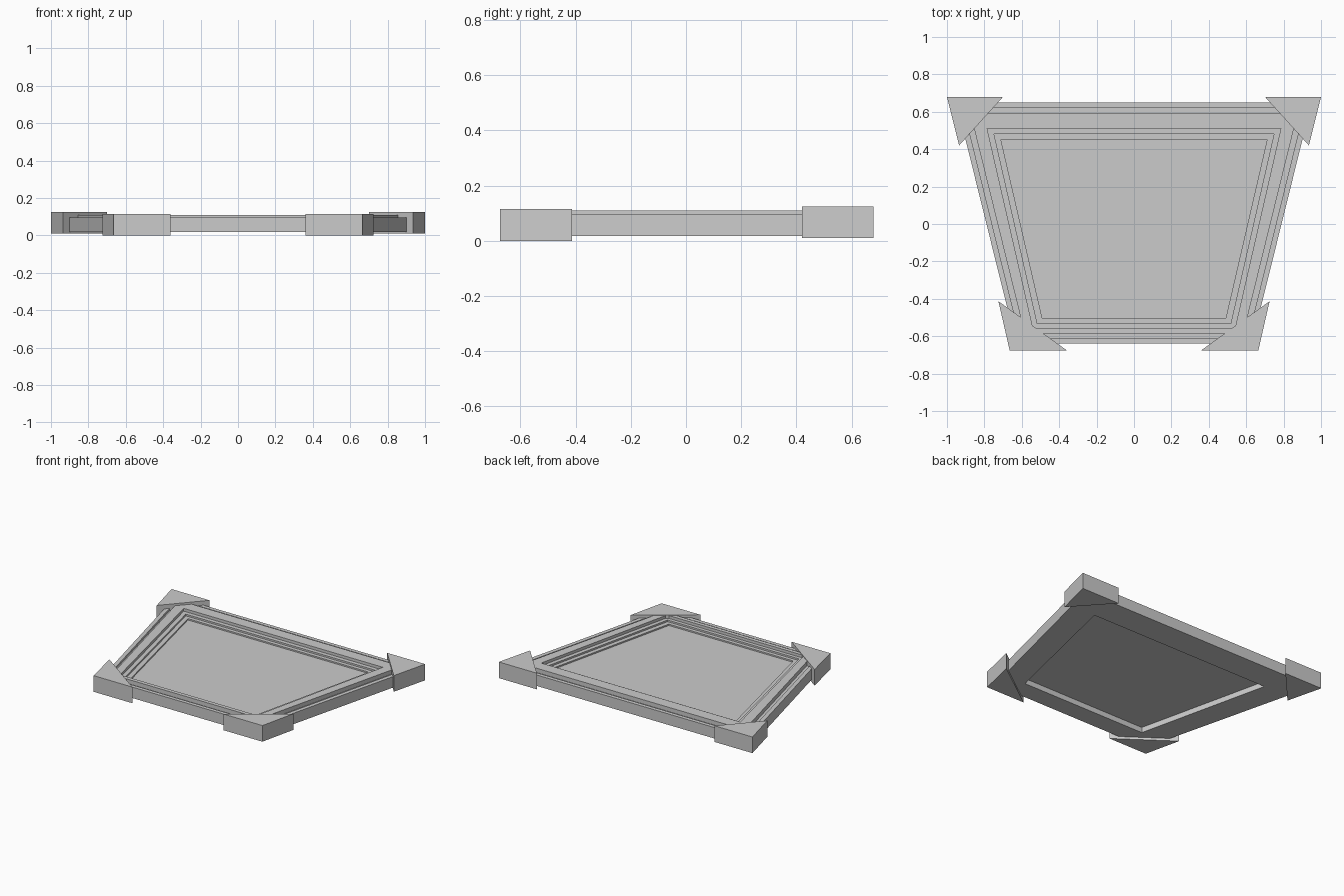
import bpy, bmesh

if "Cube" in bpy.data.objects:
    bpy.data.objects.remove(bpy.data.objects["Cube"])

# Trapezoid outlines: back half-width, back y, front half-width, front y
OUTER = (0.95, 0.65, 0.63, -0.64)
LIP = (0.912, 0.622, 0.608, -0.613)
RIDGE_OUT = (0.875, 0.592, 0.585, -0.585)
RIDGE_IN = (0.785, 0.51, 0.54, -0.557)
STEP = (0.748, 0.48, 0.517, -0.532)
OPENING = (0.712, 0.453, 0.49, -0.506)


def finish(name, bm):
    bmesh.ops.recalc_face_normals(bm, faces=bm.faces)
    mesh = bpy.data.meshes.new(name)
    bm.to_mesh(mesh)
    bm.free()
    obj = bpy.data.objects.new(name, mesh)
    bpy.context.collection.objects.link(obj)
    return obj


def corners(t):
    bw, by, fw, fy = t
    return [(-fw, fy), (fw, fy), (bw, by), (-bw, by)]


def swept_frame(name, profile):
    """Closed cross-section carried around the trapezoid."""
    bm = bmesh.new()
    rings = [[bm.verts.new((x, y, z)) for x, y in corners(t)] for t, z in profile]
    for a, b in zip(rings, rings[1:] + rings[:1]):
        for i in range(4):
            j = (i + 1) % 4
            bm.faces.new((a[i], a[j], b[j], b[i]))
    return finish(name, bm)


def prism(name, outline, z0, z1):
    bm = bmesh.new()
    lo = [bm.verts.new((x, y, z0)) for x, y in outline]
    hi = [bm.verts.new((x, y, z1)) for x, y in outline]
    bm.faces.new(lo)
    bm.faces.new(hi)
    n = len(lo)
    for i in range(n):
        j = (i + 1) % n
        bm.faces.new((lo[i], lo[j], hi[j], hi[i]))
    return finish(name, bm)


# Stepped frame: outer lip, groove, raised ridge, inner steps
swept_frame("frame", [
    (OUTER, 0.017), (OUTER, 0.095), (LIP, 0.095), (LIP, 0.08),
    (RIDGE_OUT, 0.08), (RIDGE_OUT, 0.11), (RIDGE_IN, 0.11), (RIDGE_IN, 0.09),
    (STEP, 0.09), (STEP, 0.078), (OPENING, 0.078), (OPENING, 0.017)])

# Recessed panel
prism("panel", corners(OPENING), 0.055, 0.068)

# Triangular corner brackets, mirrored left and right
for side, s in (("left", -1), ("right", 1)):
    back = [(1.0, 0.68), (0.70, 0.68), (0.935, 0.42)]
    front = [(0.665, -0.675), (0.36, -0.675), (0.725, -0.413)]
    prism("back_bracket_" + side, [(s * x, y) for x, y in back], 0.01, 0.125)
    prism("front_bracket_" + side, [(s * x, y) for x, y in front], 0.0, 0.115)
